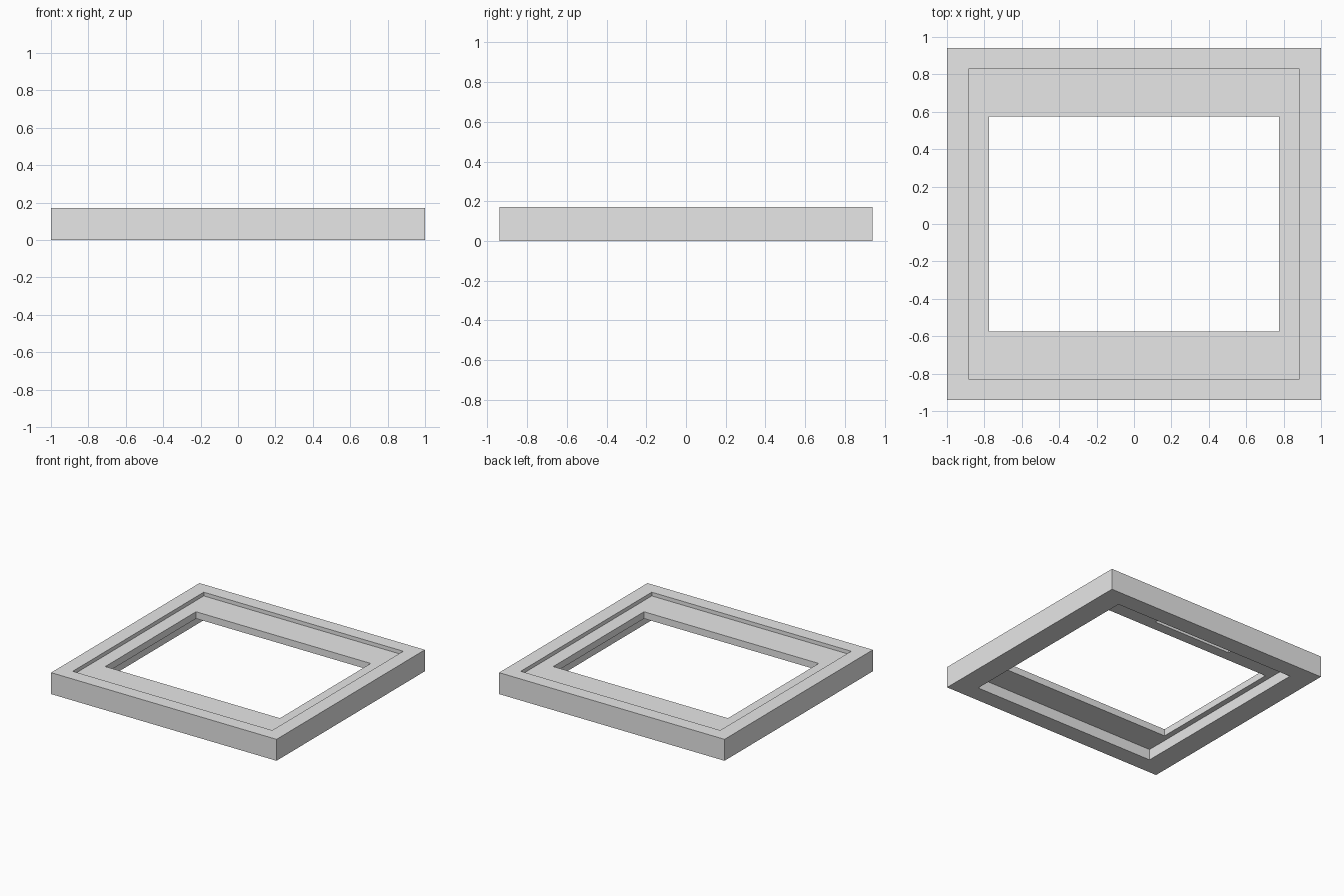
import bpy
import bmesh

if "Cube" in bpy.data.objects:
    bpy.data.objects.remove(bpy.data.objects["Cube"], do_unlink=True)

HEIGHT = 0.172
LEDGE_TOP = 0.142
LEDGE_BOTTOM = 0.087

# One plain grey for the whole frame
grey = bpy.data.materials.new("light_grey")
grey.use_nodes = True
grey.diffuse_color = (0.8, 0.8, 0.8, 1)
grey.node_tree.nodes["Principled BSDF"].inputs["Base Color"].default_value = (0.8, 0.8, 0.8, 1)


def make_object(name, bm):
    bmesh.ops.recalc_face_normals(bm, faces=bm.faces[:])
    mesh = bpy.data.meshes.new(name)
    bm.to_mesh(mesh)
    bm.free()
    mesh.materials.append(grey)
    obj = bpy.data.objects.new(name, mesh)
    bpy.context.collection.objects.link(obj)
    return obj


def rect_ring(bm, half_x, half_y, z):
    signs = ((-1, -1), (1, -1), (1, 1), (-1, 1))
    return [bm.verts.new((sx * half_x, sy * half_y, z)) for sx, sy in signs]


# Frame: stepped cross-section carried round the rectangle (half x, half y, z)
section = [
    (1.0, 0.94, 0),               # outer foot
    (1.0, 0.94, HEIGHT),          # outer top edge
    (0.885, 0.83, HEIGHT),        # upper rebate
    (0.885, 0.83, LEDGE_TOP),
    (0.775, 0.575, LEDGE_TOP),    # opening
    (0.775, 0.575, LEDGE_BOTTOM),
    (0.82, 0.80, LEDGE_BOTTOM),   # lower rebate
    (0.82, 0.80, 0),
]
bm = bmesh.new()
rings = [rect_ring(bm, *point) for point in section]
for a, b in zip(rings, rings[1:] + rings[:1]):
    for i in range(4):
        j = (i + 1) % 4
        bm.faces.new((a[i], a[j], b[j], b[i]))
frame = make_object("frame", bm)

# Shallow pocket in the underside of the back ledge
bm = bmesh.new()
bmesh.ops.create_cube(bm, size=1)
bmesh.ops.scale(bm, vec=(0.7, 0.08, 0.06), verts=bm.verts[:])
bmesh.ops.translate(bm, vec=(0, 0.70, LEDGE_BOTTOM), verts=bm.verts[:])
cutter = make_object("pocket_cutter", bm)
cutter.hide_render = True

cut = frame.modifiers.new("pocket", 'BOOLEAN')
cut.operation = 'DIFFERENCE'
cut.solver = 'EXACT'
cut.object = cutter
bpy.context.view_layer.objects.active = frame
bpy.ops.object.modifier_apply(modifier=cut.name)
bpy.data.objects.remove(cutter, do_unlink=True)
